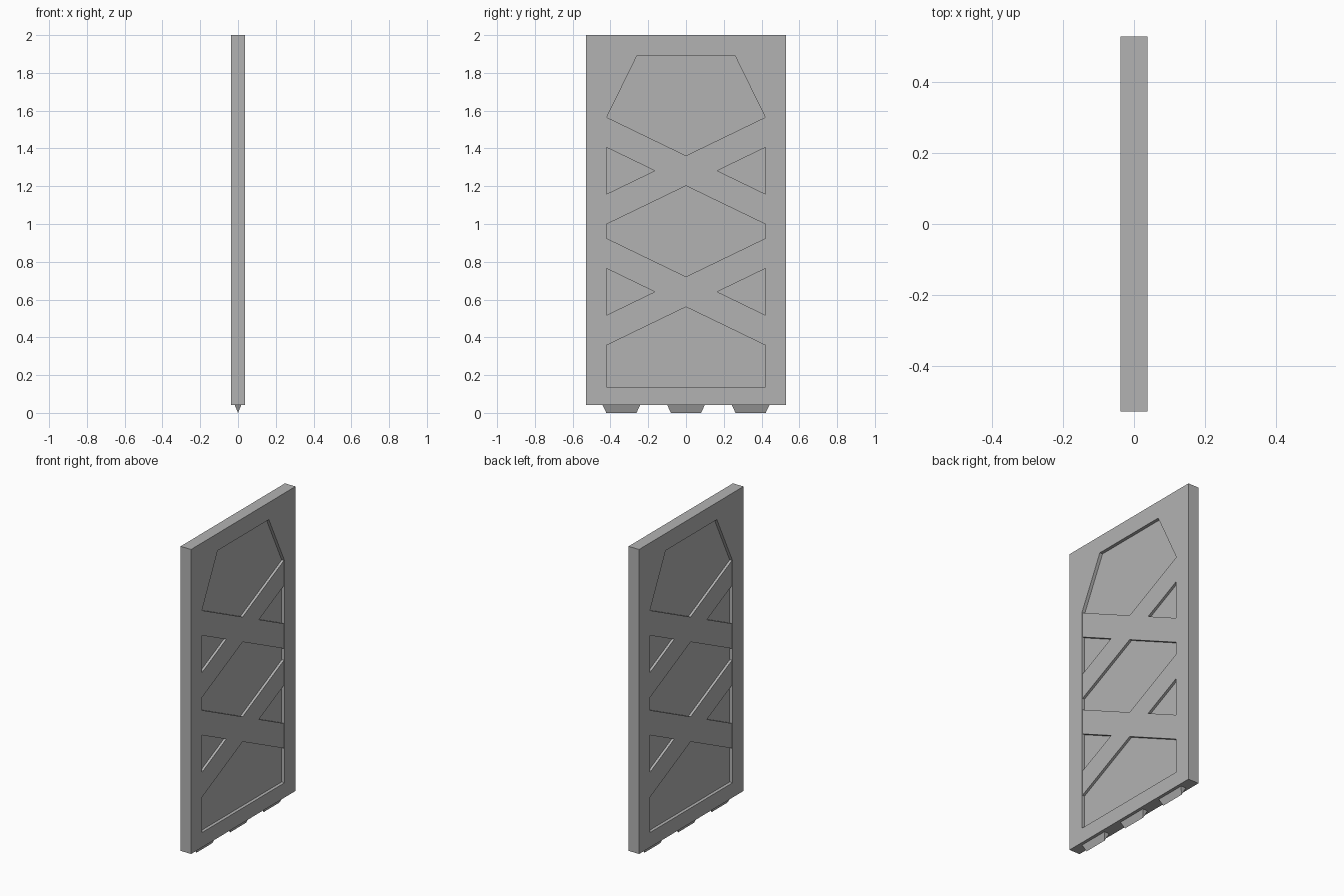
import bpy
import bmesh

cube = bpy.data.objects.get("Cube")
if cube:
    bpy.data.objects.remove(cube, do_unlink=True)

grey = bpy.data.materials.new("plain grey")
grey.use_nodes = True
grey.diffuse_color = (0.45, 0.45, 0.45, 1)
grey.node_tree.nodes["Principled BSDF"].inputs["Base Color"].default_value = (0.45, 0.45, 0.45, 1)


def finish(name, bm):
    bmesh.ops.recalc_face_normals(bm, faces=bm.faces)
    mesh = bpy.data.meshes.new(name)
    bm.to_mesh(mesh)
    bm.free()
    mesh.materials.append(grey)
    obj = bpy.data.objects.new(name, mesh)
    bpy.context.collection.objects.link(obj)
    return obj


def mirrored(half):
    """Close a right-hand (y, z) outline with its mirror image."""
    return half + [(-y, z) for y, z in reversed(half) if y != 0]


def slab(name, loops, half_depth):
    """Extrude one outline, or the ring between two, symmetrically along x."""
    bm = bmesh.new()
    rings = [[bm.verts.new((-half_depth, y, z)) for y, z in loop] for loop in loops]
    if len(rings) == 1:
        bm.faces.new(rings[0])
    else:
        a, b = rings
        for i in range(len(a)):
            j = (i + 1) % len(a)
            bm.faces.new((a[i], a[j], b[j], b[i]))
    result = bmesh.ops.extrude_face_region(bm, geom=bm.faces[:])
    moved = [v for v in result["geom"] if isinstance(v, bmesh.types.BMVert)]
    bmesh.ops.translate(bm, verts=moved, vec=(2 * half_depth, 0, 0))
    return finish(name, bm)


# Door frame around an opening with clipped top corners
BASE, SHOULDER, SIDE = 0.043, 1.564, 0.42
outer = mirrored([(0.53, BASE), (0.53, SHOULDER), (0.53, 2.0)])
opening = mirrored([(SIDE, 0.138), (SIDE, SHOULDER), (0.26, 1.89)])
slab("door_frame", [outer, opening], 0.0375)

# Thin recessed panel filling the opening
slab("recessed_panel", [opening], 0.017)

# Crossed braces, visible on both faces
RISE, HALF = 0.203, 0.08
notch = SIDE * HALF / RISE
for name, z in (("lower_cross_brace", 0.641), ("upper_cross_brace", 1.282)):
    half = [(0, z - HALF), (SIDE, z - RISE - HALF), (SIDE, z - RISE + HALF),
            (notch, z),
            (SIDE, z + RISE - HALF), (SIDE, z + RISE + HALF), (0, z + HALF)]
    slab(name, [mirrored(half)], 0.033)

# Wedge-shaped teeth under the bottom edge
for name, y in (("right_tooth", -0.342), ("middle_tooth", 0), ("left_tooth", 0.342)):
    bm = bmesh.new()
    top = [bm.verts.new((x, y + w, BASE)) for x, w in
           ((-0.018, -0.1), (0.018, -0.1), (0.018, 0.1), (-0.018, 0.1))]
    near, far = (bm.verts.new((0, y + w, 0)) for w in (-0.08, 0.08))
    for face in (top, (top[0], top[1], near), (top[2], top[3], far),
                 (top[1], top[2], far, near), (top[3], top[0], near, far)):
        bm.faces.new(face)
    finish(name, bm)
